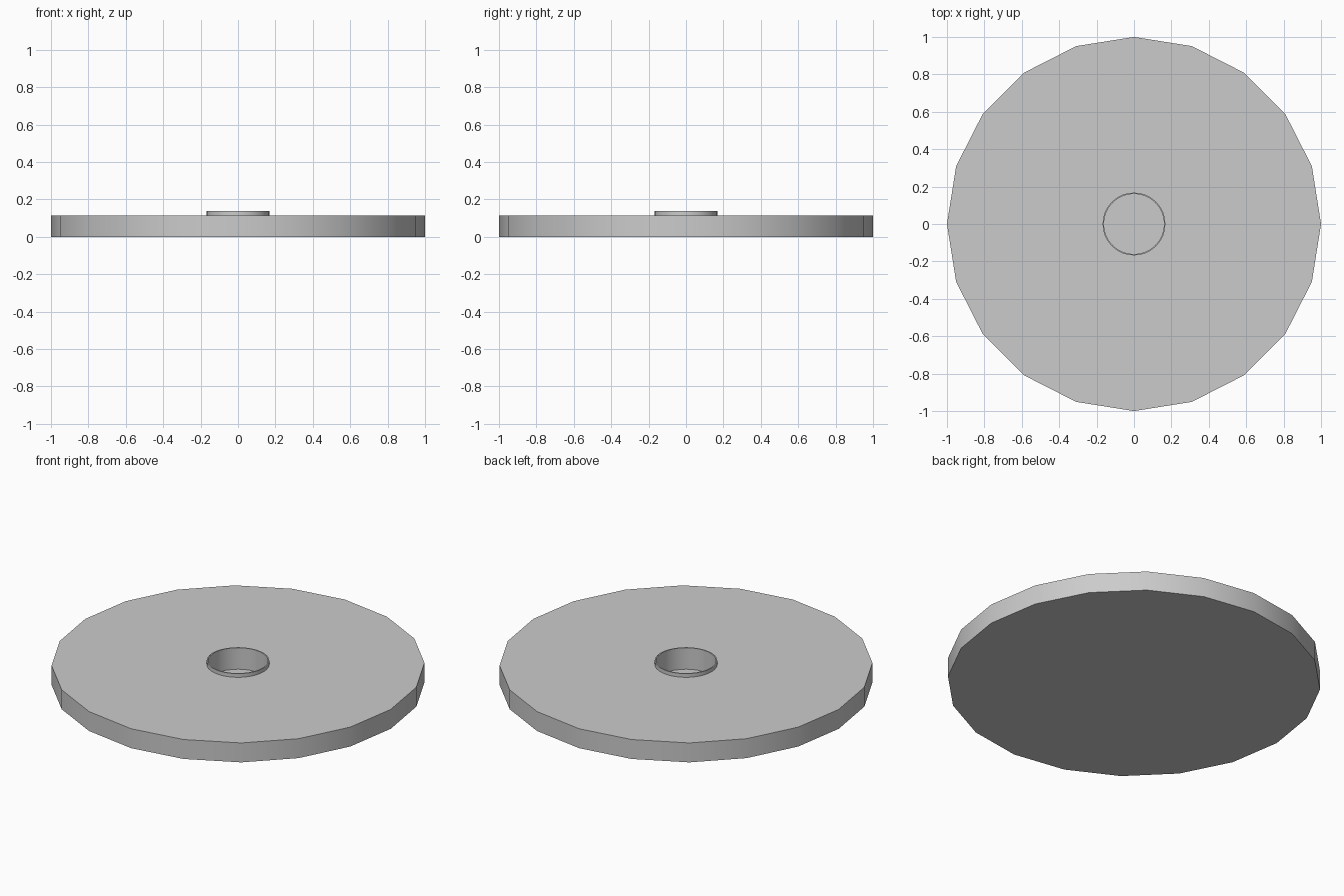
import bpy, bmesh, math

if "Cube" in bpy.data.objects:
    bpy.data.objects.remove(bpy.data.objects["Cube"])

PLATE_H, RIM_TOP, FLOOR = 0.115, 0.137, 0.01
RIM_OUT, RIM_IN, SEG = 0.168, 0.161, 32


def cylinder(name, r, z0, z1, sides):
    bpy.ops.mesh.primitive_cylinder_add(vertices=sides, radius=r, depth=z1 - z0,
                                        location=(0, 0, (z0 + z1) / 2))
    ob = bpy.context.object
    ob.name = name
    return ob


def smooth(ob):
    bpy.ops.object.select_all(action='DESELECT')
    ob.select_set(True)
    bpy.context.view_layer.objects.active = ob
    bpy.ops.object.shade_smooth_by_angle(angle=math.radians(30))


# Twenty-sided plate with a blind centre recess
plate = cylinder("plate", 1, 0, PLATE_H, 20)
cutter = cylinder("recess_cutter", (RIM_OUT + RIM_IN) / 2, FLOOR, 0.3, SEG)
cut = plate.modifiers.new("recess", 'BOOLEAN')
cut.operation = 'DIFFERENCE'
cut.solver = 'EXACT'
cut.object = cutter
bpy.context.view_layer.objects.active = plate
bpy.ops.object.modifier_apply(modifier=cut.name)
bpy.data.objects.remove(cutter)
smooth(plate)

# Thin sleeve lining the recess and standing just above the plate
bm = bmesh.new()
profile = [(RIM_OUT, FLOOR), (RIM_OUT, RIM_TOP), (RIM_IN, RIM_TOP), (RIM_IN, FLOOR)]
rings = [[bm.verts.new((r * math.cos(a), r * math.sin(a), z)) for r, z in profile]
         for a in (2 * math.pi * i / SEG for i in range(SEG))]
for i in range(SEG):
    a, b = rings[i], rings[(i + 1) % SEG]
    for k in range(4):
        n = (k + 1) % 4
        bm.faces.new((a[k], b[k], b[n], a[n]))
bmesh.ops.recalc_face_normals(bm, faces=bm.faces)
mesh = bpy.data.meshes.new("sleeve")
bm.to_mesh(mesh)
bm.free()
sleeve = bpy.data.objects.new("sleeve", mesh)
bpy.context.collection.objects.link(sleeve)
smooth(sleeve)
